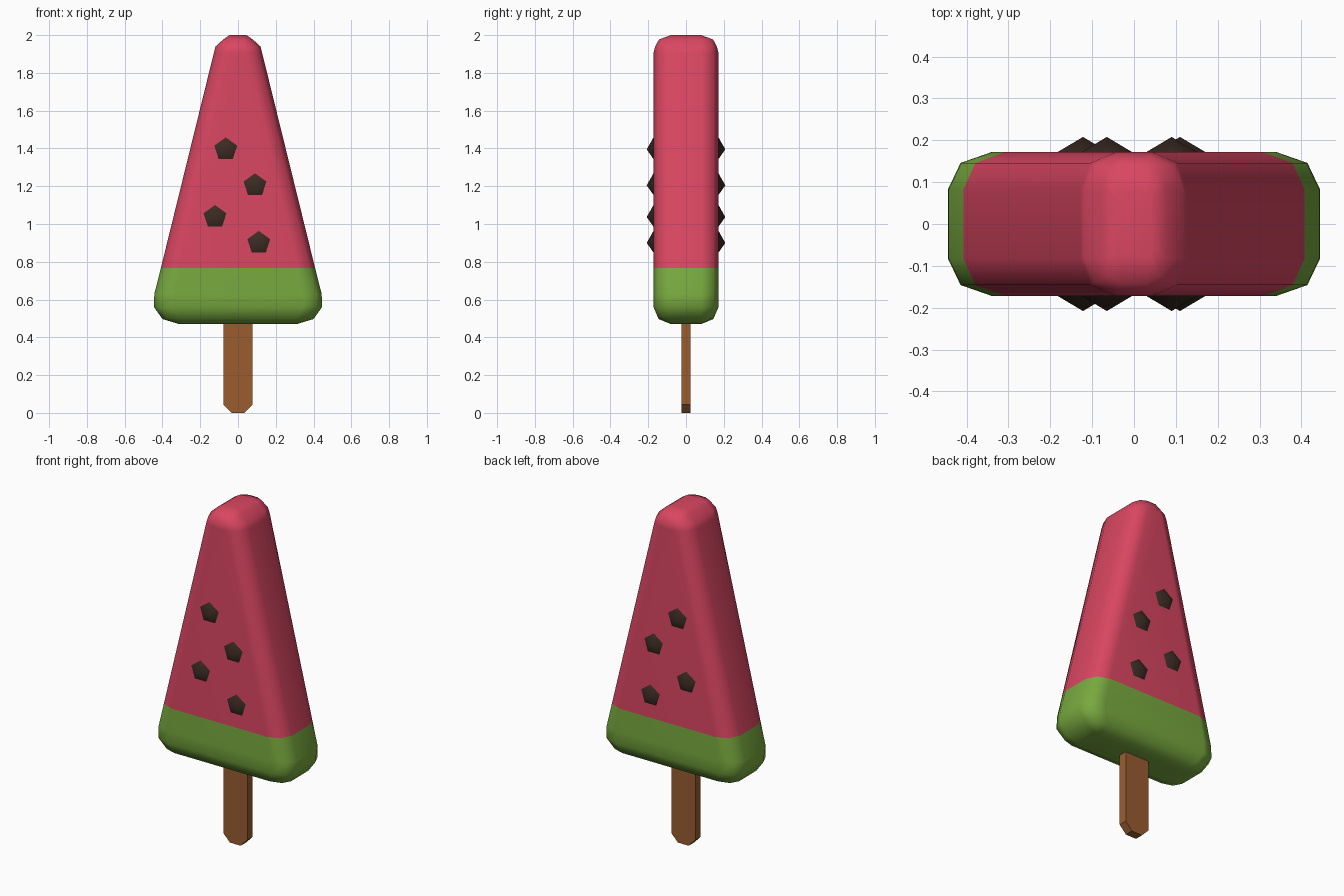
import bpy, bmesh, math
from mathutils import Matrix

if "Cube" in bpy.data.objects:
    bpy.data.objects.remove(bpy.data.objects["Cube"])


def material(name, rgb):
    m = bpy.data.materials.new(name)
    m.diffuse_color = (*rgb, 1)
    m.use_nodes = True
    m.node_tree.nodes["Principled BSDF"].inputs["Base Color"].default_value = m.diffuse_color
    return m


RED = material("melon red", (0.70, 0.062, 0.122))
GREEN = material("rind green", (0.19, 0.40, 0.05))
WOOD = material("stick brown", (0.32, 0.11, 0.03))
SEED = material("seed dark brown", (0.045, 0.024, 0.017))


def make_object(name, bm, mats, smooth):
    bmesh.ops.recalc_face_normals(bm, faces=bm.faces)
    me = bpy.data.meshes.new(name)
    for f in bm.faces:
        f.smooth = smooth
    bm.to_mesh(me)
    bm.free()
    for m in mats:
        me.materials.append(m)
    ob = bpy.data.objects.new(name, me)
    bpy.context.collection.objects.link(ob)
    return ob


def ring(bm, z, hx, hy, cx, cy):
    """Rectangle with two-segment rounded corners at height z."""
    quarter = [(hx, hy - cy), (hx - 0.29 * cx, hy - 0.29 * cy), (hx - cx, hy)]
    pts = quarter + [(-x, y) for x, y in reversed(quarter)]
    pts += [(-x, -y) for x, y in pts]
    return [bm.verts.new((x, y, z)) for x, y in pts]


# Ice body: stacked rounded sections (z, half width, half depth, corner x, corner y)
sections = [
    (0.470, 0.310, 0.080, 0.02, 0.02),
    (0.497, 0.400, 0.145, 0.09, 0.065),
    (0.560, 0.445, 0.172, 0.105, 0.09),
    (0.630, 0.443, 0.172, 0.105, 0.09),
    (0.768, 0.408, 0.172, 0.10, 0.09),
    (1.905, 0.128, 0.172, 0.085, 0.09),
    (1.940, 0.119, 0.163, 0.080, 0.083),
    (1.977, 0.078, 0.143, 0.050, 0.06),
    (2.000, 0.045, 0.080, 0.015, 0.02),
]
bm = bmesh.new()
rings = [ring(bm, *s) for s in sections]
for a, b in zip(rings, rings[1:]):
    n = len(a)
    for i in range(n):
        bm.faces.new((a[i], a[(i + 1) % n], b[(i + 1) % n], b[i]))
bm.faces.new(rings[0])
bm.faces.new(rings[-1])
# green rind below the colour line
for f in bm.faces:
    f.material_index = 1 if f.calc_center_median().z < 0.768 else 0
body = make_object("melon_body", bm, [RED, GREEN], True)
body.modifiers.new("weighted normals", "WEIGHTED_NORMAL")

# Stick: extruded profile with chamfered foot
bm = bmesh.new()
profile = [(-0.035, 0), (0.035, 0), (0.078, 0.045), (0.078, 0.55), (-0.078, 0.55), (-0.078, 0.045)]
face = bm.faces.new([bm.verts.new((x, -0.025, z)) for x, z in profile])
ext = bmesh.ops.extrude_face_region(bm, geom=[face])
bmesh.ops.translate(bm, vec=(0, 0.05, 0),
                    verts=[v for v in ext["geom"] if isinstance(v, bmesh.types.BMVert)])
make_object("stick", bm, [WOOD], False)

# Seeds: five-sided pointed studs on front and back
for side, label in ((-1, "front"), (1, "back")):
    for k, (x, z) in enumerate([(-0.065, 1.395), (0.09, 1.205), (-0.122, 1.037), (0.11, 0.90)]):
        bm = bmesh.new()
        tip = bm.verts.new((x, side * 0.208, z))
        base = []
        for i in range(5):
            a = math.pi / 2 + i * math.tau / 5
            base.append(bm.verts.new((x + 0.067 * math.cos(a), side * 0.170, z + 0.067 * math.sin(a))))
        for i in range(5):
            bm.faces.new((tip, base[i], base[(i + 1) % 5]))
        # separate flat back so the visible cone stays softly shaded
        bm.faces.new([bm.verts.new(v.co) for v in base])
        seed = make_object(f"{label}_seed_{k + 1}", bm, [SEED], True)
        if (seed.data.polygons[0].normal.y * side) < 0:
            seed.data.flip_normals()
        if (seed.data.polygons[5].normal.y * side) > 0:
            seed.data.polygons[5].flip()
